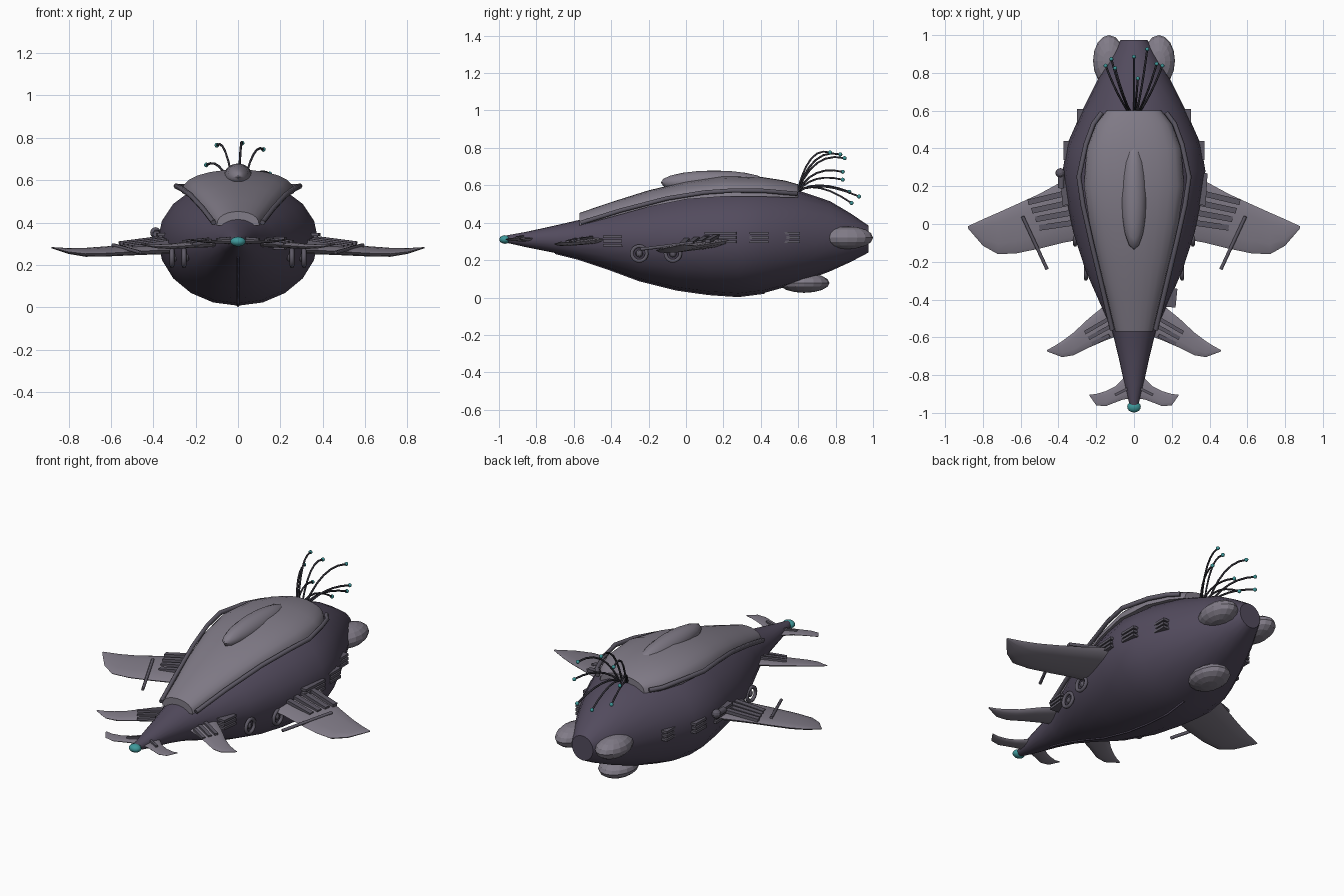
import bpy, bmesh, math
from mathutils import Vector, Matrix

if "Cube" in bpy.data.objects:
    bpy.data.objects.remove(bpy.data.objects["Cube"])


def material(name, rgb):
    m = bpy.data.materials.new(name)
    m.diffuse_color = (*rgb, 1)
    m.use_nodes = True
    m.node_tree.nodes["Principled BSDF"].inputs["Base Color"].default_value = m.diffuse_color
    return m


HULL = material("dark_violet", (0.085, 0.07, 0.11))
SHELL = material("pale_violet", (0.22, 0.2, 0.245))
DARK = material("charcoal", (0.03, 0.028, 0.038))
TRIM = material("trim_grey", (0.11, 0.1, 0.13))
TEAL = material("teal", (0.05, 0.32, 0.33))


def finish(name, bm, mat, mirror=False, smooth=None):
    bmesh.ops.recalc_face_normals(bm, faces=bm.faces[:])
    me = bpy.data.meshes.new(name)
    bm.to_mesh(me)
    bm.free()
    me.materials.append(mat)
    ob = bpy.data.objects.new(name, me)
    bpy.context.collection.objects.link(ob)
    if smooth:
        bpy.ops.object.select_all(action='DESELECT')
        ob.select_set(True)
        bpy.context.view_layer.objects.active = ob
        bpy.ops.object.shade_smooth_by_angle(angle=math.radians(smooth))
    if mirror:
        ob.modifiers.new("Mirror", 'MIRROR')
    return ob


def loft(name, rings, mat, mirror=False, smooth=35):
    bm = bmesh.new()
    vs = [[bm.verts.new(p) for p in r] for r in rings]
    n = len(rings[0])
    for a, b in zip(vs, vs[1:]):
        for i in range(n):
            j = (i + 1) % n
            bm.faces.new((a[i], a[j], b[j], b[i]))
    bm.faces.new(vs[0])
    bm.faces.new(vs[-1])
    return finish(name, bm, mat, mirror, smooth)


def bars(name, items, mat, mirror=True):
    """Box bars: (start, end, width, height)."""
    bm = bmesh.new()
    for a, b, w, h in items:
        a, b = Vector(a), Vector(b)
        rot = (b - a).to_track_quat('Y', 'Z').to_matrix().to_4x4()
        bmesh.ops.create_cube(bm, size=1, matrix=Matrix.Translation((a + b) / 2) @ rot
                              @ Matrix.Diagonal((w, (b - a).length, h, 1)))
    return finish(name, bm, mat, mirror)


def ball(name, centres, r, mat, seg=16, rings=10, mirror=False, smooth=None):
    bm = bmesh.new()
    for c in centres:
        bmesh.ops.create_uvsphere(bm, u_segments=seg, v_segments=rings, radius=1,
                                  matrix=Matrix.Translation(c) @ Matrix.Diagonal((*r, 1)))
    return finish(name, bm, mat, mirror, smooth)


def tube(name, paths, r, mat, cyclic=False):
    cu = bpy.data.curves.new(name, 'CURVE')
    cu.dimensions = '3D'
    cu.bevel_depth = r
    cu.bevel_resolution = 1
    cu.use_fill_caps = True
    for path in paths:
        sp = cu.splines.new('POLY')
        sp.points.add(len(path) - 1)
        for p, co in zip(sp.points, path):
            p.co = (*co, 1)
        sp.use_cyclic_u = cyclic
    cu.materials.append(mat)
    ob = bpy.data.objects.new(name, cu)
    bpy.context.collection.objects.link(ob)


def flip(path):
    return [(-x, y, z) for x, y, z in path]


# Hull: y, half width, bottom, top, centre height
hull = [(-0.97, 0.02, 0.295, 0.33, 0.31), (-0.85, 0.05, 0.268, 0.352, 0.31),
        (-0.7, 0.083, 0.238, 0.385, 0.31), (-0.57, 0.115, 0.205, 0.415, 0.31),
        (-0.42, 0.18, 0.155, 0.46, 0.31), (-0.25, 0.255, 0.092, 0.51, 0.31),
        (-0.05, 0.32, 0.042, 0.56, 0.315), (0.12, 0.355, 0.018, 0.59, 0.32),
        (0.28, 0.378, 0.007, 0.605, 0.32), (0.42, 0.355, 0.025, 0.60, 0.32),
        (0.6, 0.275, 0.075, 0.572, 0.32), (0.77, 0.19, 0.14, 0.515, 0.32),
        (0.88, 0.13, 0.19, 0.45, 0.32), (0.975, 0.07, 0.24, 0.385, 0.315)]
N = 20
rings = []
for y, w, b, t, c in hull:
    ring = []
    for i in range(N):
        a = 2 * math.pi * i / N
        s = math.sin(a)
        ring.append((w * math.cos(a), y, c + s * (t - c if s > 0 else c - b)))
    rings.append(ring)
loft("hull", rings, HULL)
tube("keel_seam", [[(0, y, b) for y, w, b, t, c in hull[2:10]]], 0.006, HULL)

# Pale back shell: y, half width, edge height, top height
shell = [(-0.57, 0.10, 0.385, 0.452), (-0.4, 0.14, 0.43, 0.51), (-0.2, 0.19, 0.485, 0.573),
         (0.0, 0.235, 0.525, 0.62), (0.2, 0.265, 0.54, 0.65), (0.4, 0.25, 0.54, 0.645),
         (0.53, 0.2, 0.535, 0.625), (0.6, 0.145, 0.535, 0.605)]
rings = []
for y, w, e, t in shell:
    arc = [(w * math.cos(math.pi * i / 12), y, e + (t - e) * math.sin(math.pi * i / 12) ** 0.8 if 0 < i < 12 else e)
           for i in range(13)]
    rings.append(arc)
loft("back_shell", rings, SHELL)
ball("back_hump", [(0, 0.15, 0.615)], (0.068, 0.285, 0.064), SHELL, 16, 10, smooth=40)
rail = [(0.115, -0.56, 0.40), (0.165, -0.35, 0.465), (0.225, -0.1, 0.53), (0.27, 0.1, 0.562),
        (0.292, 0.25, 0.572), (0.255, 0.42, 0.57), (0.215, 0.53, 0.56), (0.17, 0.59, 0.555)]
tube("shell_rails", [rail, flip(rail)], 0.013, TRIM)


# Fins: x, front y, rear y, height, half thickness
def fin(name, stations, slope):
    rings = []
    for x, f, r, z, t in stations:
        ring = []
        for i in range(12):
            a = 2 * math.pi * i / 12
            y = (f + r) / 2 + (r - f) / 2 * math.cos(a)
            s = math.sin(a)
            ring.append((x, y, z + slope * y + t * s * (0.6 if s > 0 else 1.3)))
        rings.append(ring)
    loft(name, rings, SHELL, True, 40)


fin("main_wings", [(0.22, -0.07, 0.30, 0.282, 0.028), (0.38, -0.1, 0.225, 0.28, 0.025),
                   (0.5, -0.13, 0.16, 0.276, 0.022), (0.62, -0.155, 0.105, 0.272, 0.02),
                   (0.72, -0.16, 0.06, 0.27, 0.018), (0.8, -0.115, 0.025, 0.274, 0.012),
                   (0.88, -0.022, -0.012, 0.284, 0.003)], 0.11)
fin("middle_fins", [(0.08, -0.59, -0.4, 0.355, 0.018), (0.16, -0.62, -0.435, 0.352, 0.016),
                    (0.24, -0.655, -0.5, 0.35, 0.014), (0.32, -0.695, -0.575, 0.348, 0.012),
                    (0.38, -0.705, -0.62, 0.35, 0.009), (0.42, -0.69, -0.645, 0.353, 0.006),
                    (0.46, -0.675, -0.667, 0.358, 0.002)], 0.09)
fin("nose_fins", [(0.0, -0.92, -0.8, 0.34, 0.012), (0.06, -0.93, -0.82, 0.34, 0.011),
                  (0.1, -0.945, -0.86, 0.34, 0.009), (0.15, -0.965, -0.885, 0.34, 0.007),
                  (0.2, -0.96, -0.9, 0.343, 0.004), (0.235, -0.91, -0.903, 0.348, 0.002)], 0.03)

# Raised slats on wings and fins, with the wing strut
bars("wing_slats", [((0.33, 0.17 - 0.055 * i, 0.332 - 0.008 * i),
                     (0.56 - 0.02 * i, 0.115 - 0.045 * i, 0.302 - 0.006 * i), 0.03, 0.018)
                    for i in range(4)], TRIM)
bars("fin_slats", [((0.13, -0.5 - 0.045 * i, 0.322 - 0.006 * i),
                    (0.26 - 0.02 * i, -0.575 - 0.03 * i, 0.31 - 0.006 * i), 0.02, 0.014)
                   for i in range(3)], TRIM)
bars("nose_slats", [((0.03, -0.87, 0.327), (0.1, -0.905, 0.322), 0.014, 0.01)], TRIM)
strut = [(0.59, 0.04, 0.294), (0.46, -0.24, 0.258)]
tube("wing_struts", [strut, flip(strut)], 0.009, TRIM)

# Side vents: three stacked bars each
vents = []
for y0, y1, x0, x1 in [(0.1, 0.27, 0.352, 0.362), (0.34, 0.44, 0.345, 0.345), (0.49, 0.61, 0.275, 0.275)]:
    vents += [((x0, y0, z), (x1, y1, z), 0.055, 0.015) for z in (0.298, 0.321, 0.344)]
bars("side_vents", vents, TRIM)
bars("front_vent", [((0.19, -0.44, z), (0.2, -0.34, z), 0.06, 0.014) for z in (0.28, 0.302, 0.324)], TRIM, False)

# Ring ports below the wings
loops, hubs = [], []
for x, y in [(0.255, -0.25), (0.312, -0.07)]:
    for s in (1, -1):
        loops.append([(s * x, y + 0.04 * math.cos(k * math.pi / 8), 0.235 + 0.04 * math.sin(k * math.pi / 8))
                      for k in range(16)])
    hubs.append((x - 0.01, y, 0.235))
tube("ring_ports", loops, 0.011, TRIM, True)
ball("port_hubs", hubs, (0.016, 0.02, 0.02), TRIM, 10, 6, True)

# Small pod on the left flank
tube("flank_pod", [[(-0.385, 0.19, 0.345), (-0.385, 0.28, 0.35)]], 0.018, TRIM)
ball("flank_pod_cap", [(-0.39, 0.27, 0.352)], (0.026, 0.026, 0.026), TRIM, 10, 6)

# Engine pods: rear pair and belly
ball("rear_pods", [(0.132, 0.864, 0.32)], (0.085, 0.136, 0.061), SHELL, 16, 8, True)
ball("belly_pod", [(0, 0.632, 0.078)], (0.1, 0.135, 0.053), SHELL, 16, 8)

# Nose light
ball("nose_light", [(0, -0.968, 0.31)], (0.036, 0.03, 0.023), TEAL, 16, 10, smooth=60)

# Feelers with glowing tips
tips = [(0.02, 0.77, 0.775), (-0.1, 0.825, 0.765), (0.12, 0.848, 0.745), (-0.15, 0.838, 0.672),
        (0.15, 0.838, 0.63), (-0.12, 0.873, 0.565), (0.07, 0.925, 0.54), (0.0, 0.885, 0.505)]
paths = []
for k, t in enumerate(tips):
    a = Vector((t[0] * 0.2, 0.595, 0.565))
    e = Vector(t)
    m = Vector(((a.x + e.x) / 2, a.y + (e.y - a.y) * 0.35, max(e.z + 0.04, a.z + 0.07)))
    paths.append([(1 - u) ** 2 * a + 2 * u * (1 - u) * m + u * u * e for u in [i / 6 for i in range(7)]])
tube("feelers", paths, 0.0055, DARK)
ball("feeler_tips", tips, (0.011, 0.011, 0.011), TEAL, 10, 6, smooth=60)
